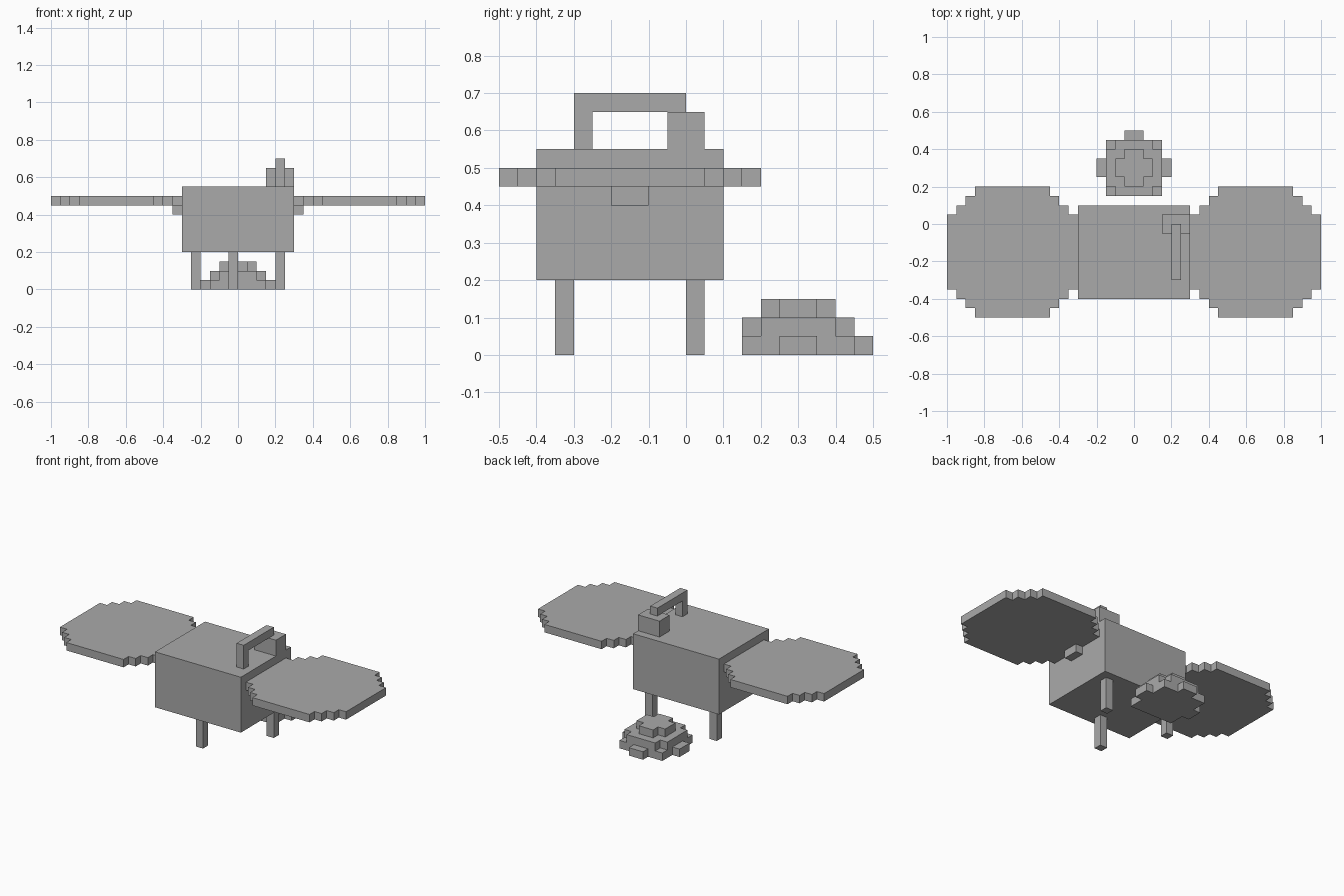
import bpy, bmesh

if "Cube" in bpy.data.objects:
    bpy.data.objects.remove(bpy.data.objects["Cube"])

S = 0.05  # size of one block step

grey = bpy.data.materials.new("plain grey")
grey.diffuse_color = (0.40, 0.40, 0.40, 1)
grey.use_nodes = True
grey.node_tree.nodes["Principled BSDF"].inputs["Base Color"].default_value = grey.diffuse_color


def prism(name, outline, z0, z1):
    """Extrude a counter-clockwise outline from z0 up to z1."""
    bm = bmesh.new()
    base = bm.faces.new([bm.verts.new((x, y, z0)) for x, y in outline])
    top = bmesh.ops.extrude_face_region(bm, geom=[base], use_keep_orig=True)["geom"]
    for v in [g for g in top if isinstance(g, bmesh.types.BMVert)]:
        v.co.z = z1
    bmesh.ops.recalc_face_normals(bm, faces=bm.faces)
    me = bpy.data.meshes.new(name)
    bm.to_mesh(me)
    bm.free()
    me.materials.append(grey)
    ob = bpy.data.objects.new(name, me)
    bpy.context.collection.objects.link(ob)
    return ob


def box(name, x0, x1, y0, y1, z0, z1):
    return prism(name, [(x0, y0), (x1, y0), (x1, y1), (x0, y1)], z0, z1)


def stepped(cx, cy, half, steps):
    """Square outline whose corners are cut into a staircase."""
    corner = []
    for i in range(steps):
        corner.append((half - i * S, half - (steps - i) * S))
        corner.append((half - (i + 1) * S, half - (steps - i) * S))
    corner.append((half - steps * S, half))
    pts = []
    for _ in range(4):
        pts += corner
        corner = [(-y, x) for x, y in corner]
    return [(cx + x, cy + y) for x, y in pts]


# Main body
box("body", -0.3, 0.3, -0.4, 0.1, 0.2, 0.55)

# Three legs
box("front_leg", -0.05, 0.0, -0.35, -0.3, 0, 0.2)
box("back_leg_left", -0.25, -0.2, 0.0, 0.05, 0, 0.2)
box("back_leg_right", 0.2, 0.25, 0.0, 0.05, 0, 0.2)

# Round side trays with their brackets
for side, s in (("left", -1), ("right", 1)):
    prism("side_tray_" + side, stepped(0.65 * s, -0.15, 0.35, 3), 0.45, 0.5)
    x0, x1 = sorted((0.3 * s, 0.35 * s))
    box("tray_bracket_" + side, x0, x1, -0.2, -0.1, 0.4, 0.45)

# Handle on top
box("handle_block", 0.15, 0.3, -0.05, 0.05, 0.55, 0.65)
box("handle_post", 0.2, 0.25, -0.3, -0.25, 0.55, 0.65)
box("handle_bar", 0.2, 0.25, -0.3, 0.0, 0.65, 0.7)

# Stepped mound behind the body
box("mound_base", -0.15, 0.15, 0.15, 0.45, 0, 0.05)
box("mound_tab_left", -0.2, -0.15, 0.25, 0.35, 0, 0.05)
box("mound_tab_right", 0.15, 0.2, 0.25, 0.35, 0, 0.05)
box("mound_tab_back", -0.05, 0.05, 0.45, 0.5, 0, 0.05)
prism("mound_middle", stepped(0, 0.3, 0.15, 1), 0.05, 0.1)
prism("mound_top", stepped(0, 0.3, 0.1, 1), 0.1, 0.15)
